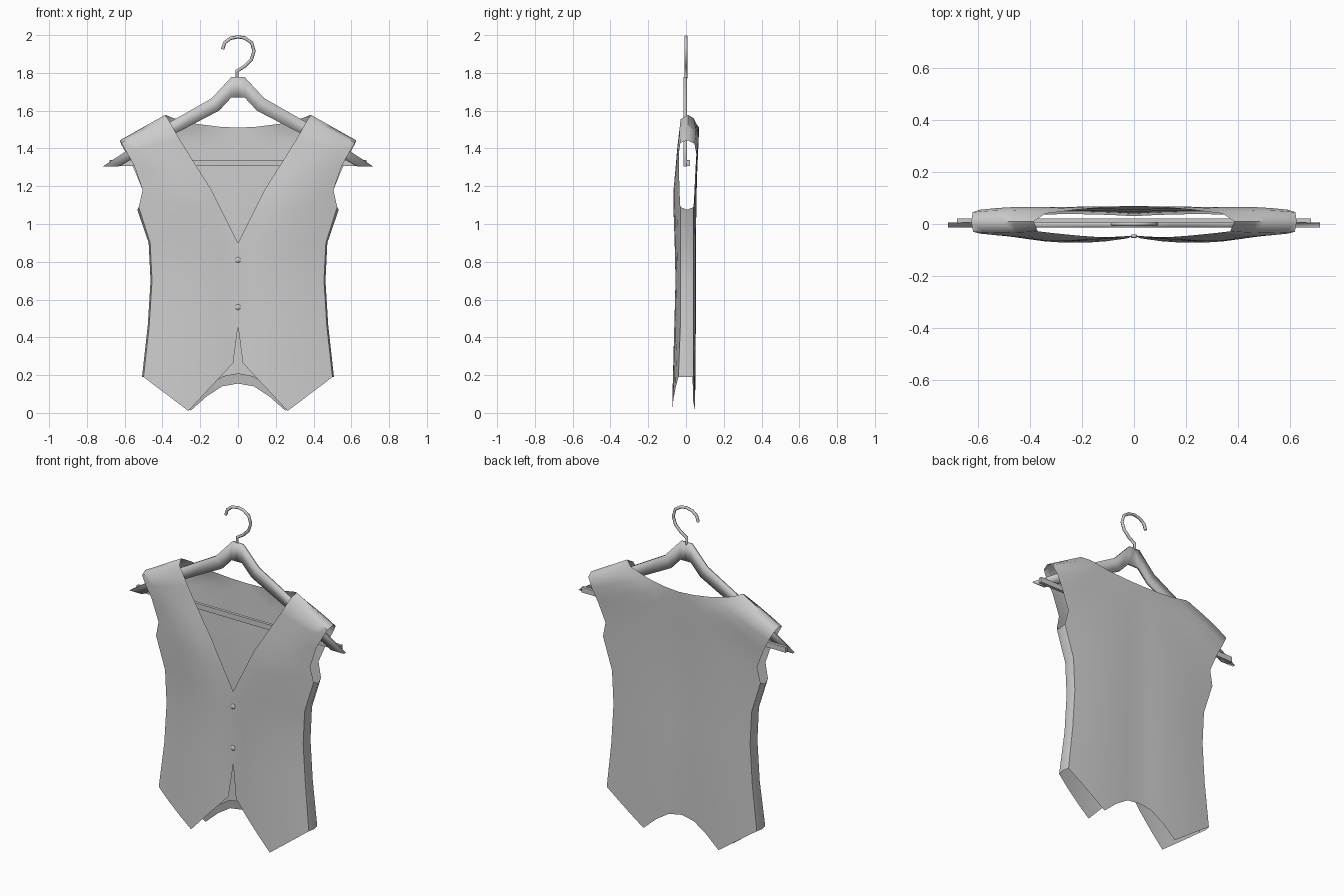
import bpy, bmesh, math
from mathutils import Vector

cube = bpy.data.objects.get("Cube")
if cube:
    bpy.data.objects.remove(cube)

grey = bpy.data.materials.new("plain grey")
grey.use_nodes = True
colour = (0.6, 0.6, 0.6, 1)
grey.diffuse_color = colour
grey.node_tree.nodes["Principled BSDF"].inputs["Base Color"].default_value = colour


def finish(name, bm, mirror=False, thickness=0, angle=40):
    """Turn a bmesh into a named, shaded object."""
    bmesh.ops.recalc_face_normals(bm, faces=bm.faces)
    mesh = bpy.data.meshes.new(name)
    bm.to_mesh(mesh)
    bm.free()
    mesh.materials.append(grey)
    obj = bpy.data.objects.new(name, mesh)
    bpy.context.collection.objects.link(obj)
    if mirror:
        mod = obj.modifiers.new("mirror", "MIRROR")
        mod.use_clip = True
    if thickness:
        mod = obj.modifiers.new("thickness", "SOLIDIFY")
        mod.thickness = thickness
        mod.offset = 0
    bpy.ops.object.select_all(action="DESELECT")
    obj.select_set(True)
    bpy.context.view_layer.objects.active = obj
    bpy.ops.object.shade_smooth_by_angle(angle=math.radians(angle))
    return obj


# Vest half: rows run from the front hem, over the shoulder, to the back hem.
# Each row: inner x, z, outer x, z, then depth y at inner, middle and outer.
FRONT = [
    (.025, .265, .50, .19, -.055, -.072, -.04),
    (0, .46, .47, .46, -.045, -.062, -.03),
    (0, .70, .455, .70, -.045, -.055, -.03),
    (0, .90, .465, .90, -.045, -.06, -.03),
    (.09, 1.08, .525, 1.09, -.05, -.066, -.03),
    (.14, 1.18, .505, 1.18, -.05, -.066, -.035),
    (.21, 1.29, .55, 1.31, -.045, -.055, -.037),
    (.31, 1.45, .59, 1.38, -.035, -.045, -.037),
    (.37, 1.555, .618, 1.43, -.028, -.034, -.03),
]
SHOULDER = [(.385, 1.578, .625, 1.443, .01, .01, .01)]
BACK = [
    (.34, 1.56, .62, 1.425, .04, .052, .045),
    (.22, 1.53, .59, 1.37, .055, .066, .055),
    (.10, 1.515, .55, 1.29, .066, .064, .05),
    (0, 1.51, .505, 1.18, .07, .06, .045),
    (0, 1.30, .525, 1.09, .055, .056, .04),
    (0, .90, .465, .90, .045, .052, .04),
    (0, .70, .455, .70, .045, .052, .04),
    (0, .46, .47, .46, .045, .052, .04),
    (0, .155, .50, .19, .04, .048, .04),
]
HEM_FACING = [(0, .21, .49, .235, .03, .038, .03)]
COLUMNS = 6
FRONT_DIP = [0, .073, .145, .2175, .145, .073, 0]
BACK_DIP = [0, .02, .08, .16, .107, .053, 0]

bm = bmesh.new()
rows = FRONT + SHOULDER + BACK + HEM_FACING
last = len(rows) - 2
dips = {0: FRONT_DIP, last: BACK_DIP, last + 1: BACK_DIP}
grid = []
for r, (xi, zi, xo, zo, yi, ym, yo) in enumerate(rows):
    line = []
    for c in range(COLUMNS + 1):
        u = c / COLUMNS
        # quadratic bulge through the three depths
        y = yi * (1 - u) * (1 - 2 * u) + 4 * ym * u * (1 - u) + yo * u * (2 * u - 1)
        dip = dips[r][c] if r in dips else 0
        line.append(bm.verts.new((xi + (xo - xi) * u, y, zi + (zo - zi) * u - dip)))
    grid.append(line)
for low, high in zip(grid, grid[1:]):
    for c in range(COLUMNS):
        bm.faces.new((low[c], low[c + 1], high[c + 1], high[c]))

# Side strip joins the front and back below the armhole
side = []
for i in range(5):
    a, b = grid[i][-1], grid[last - i][-1]
    middle = (a.co + b.co) / 2 + Vector((.008, 0, -.015 if i == 4 else 0))
    side.append((a, bm.verts.new(middle), b))
for low, high in zip(side, side[1:]):
    for k in range(2):
        bm.faces.new((low[k], low[k + 1], high[k + 1], high[k]))
finish("vest", bm, mirror=True, angle=60)

# Buttons on the centre closing
for name, z in (("upper_button", .81), ("lower_button", .56)):
    bm = bmesh.new()
    bmesh.ops.create_uvsphere(bm, u_segments=10, v_segments=6, radius=.015)
    bmesh.ops.scale(bm, vec=(1, .5, 1), verts=bm.verts)
    bmesh.ops.translate(bm, vec=(0, -.047, z), verts=bm.verts)
    finish(name, bm)

# Hanger arms: a strip between the upper and lower outlines
upper = [(0, 1.778), (.035, 1.778), (.14, 1.665), (.36, 1.54), (.715, 1.305)]
lower = [(0, 1.67), (.035, 1.67), (.10, 1.60), (.34, 1.475), (.63, 1.305)]
bm = bmesh.new()
strip = [[bm.verts.new((x, -.004, z)) for x, z in pts] for pts in (upper, lower)]
for i in range(len(upper) - 1):
    bm.faces.new((strip[0][i], strip[1][i], strip[1][i + 1], strip[0][i + 1]))
finish("hanger_arms", bm, mirror=True, thickness=.018, angle=30)

# Hanger cross bar
bm = bmesh.new()
bmesh.ops.create_cube(bm, size=1)
bmesh.ops.scale(bm, vec=(1.36, .018, .032), verts=bm.verts)
bmesh.ops.translate(bm, vec=(0, .013, 1.322), verts=bm.verts)
finish("hanger_bar", bm)

# Wire hook
path = [(-.005, 1.77), (-.005, 1.81), (.035, 1.835), (.07, 1.87), (.085, 1.915),
        (.072, 1.96), (.035, 1.985), (0, 1.991), (-.04, 1.983), (-.07, 1.96), (-.082, 1.925)]
curve = bpy.data.curves.new("hanger_hook", "CURVE")
curve.dimensions = "3D"
curve.bevel_depth = .009
curve.bevel_resolution = 1
curve.use_fill_caps = True
spline = curve.splines.new("POLY")
spline.points.add(len(path) - 1)
for point, (x, z) in zip(spline.points, path):
    point.co = (x, 0, z, 1)
curve.materials.append(grey)
bpy.context.collection.objects.link(bpy.data.objects.new("hanger_hook", curve))
